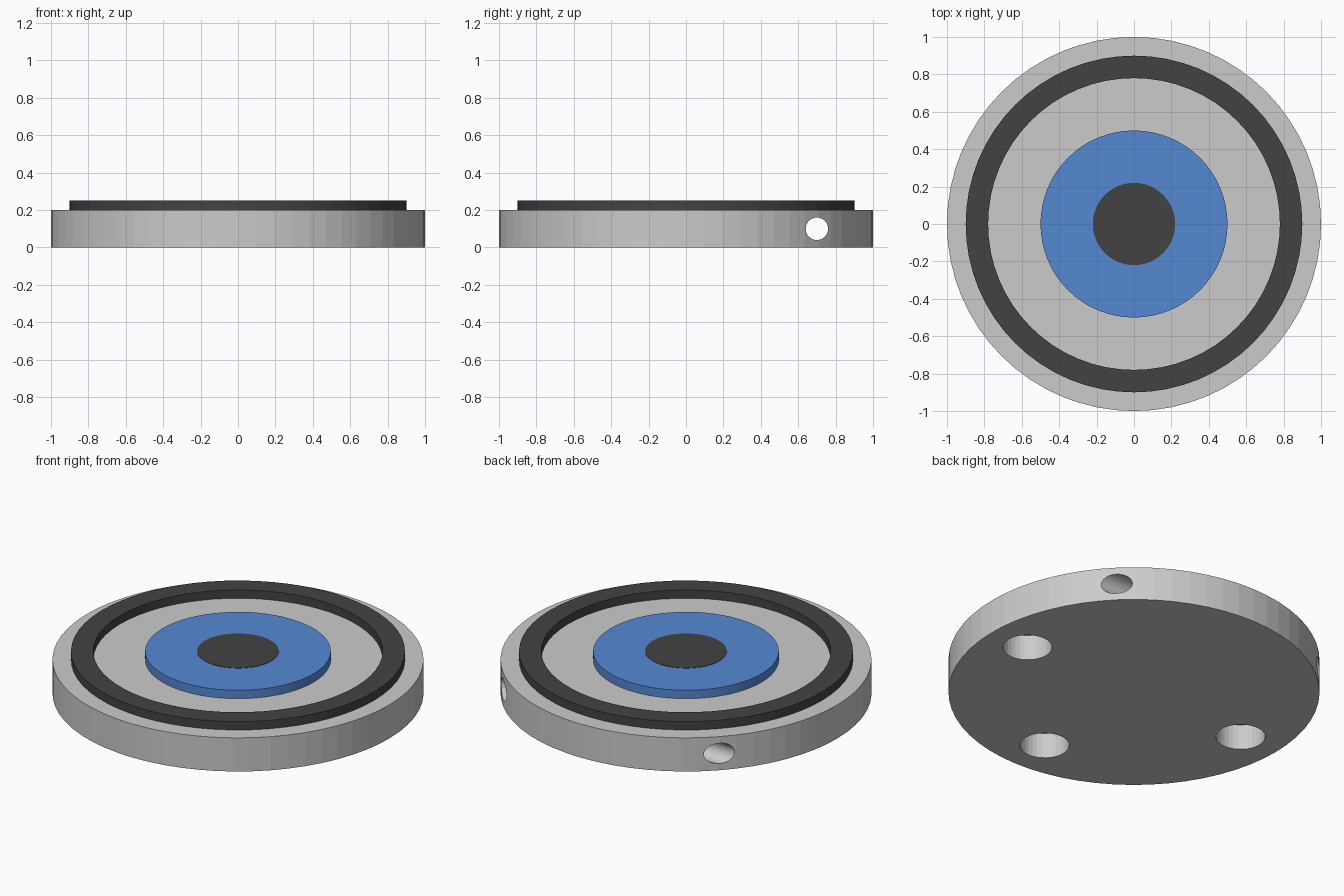
import bpy, bmesh, math
from mathutils import Matrix

if "Cube" in bpy.data.objects:
    bpy.data.objects.remove(bpy.data.objects["Cube"])


def material(name, rgb):
    m = bpy.data.materials.new(name)
    m.diffuse_color = (*rgb, 1)
    m.use_nodes = True
    m.node_tree.nodes["Principled BSDF"].inputs["Base Color"].default_value = m.diffuse_color
    return m


GREY = material("light grey", (0.6, 0.6, 0.6))
DARK = material("charcoal", (0.055, 0.055, 0.055))
BLUE = material("blue", (0.09, 0.25, 0.65))


def finish(name, bm, mat):
    me = bpy.data.meshes.new(name)
    bm.to_mesh(me)
    bm.free()
    me.materials.append(mat)
    ob = bpy.data.objects.new(name, me)
    bpy.context.collection.objects.link(ob)
    return ob


def cylinder(name, r, z0, z1, mat, segs=64, xy=(0, 0), along_x=False):
    bm = bmesh.new()
    m = Matrix.Translation((*xy, (z0 + z1) / 2))
    if along_x:
        m = m @ Matrix.Rotation(math.pi / 2, 4, 'Y')
    bmesh.ops.create_cone(bm, cap_ends=True, segments=segs, radius1=r, radius2=r,
                          depth=2.4 if along_x else z1 - z0, matrix=m)
    return finish(name, bm, mat)


def cut(target, cutter):
    mod = target.modifiers.new("cut", 'BOOLEAN')
    mod.operation, mod.solver, mod.object = 'DIFFERENCE', 'EXACT', cutter
    bpy.context.view_layer.objects.active = target
    bpy.ops.object.modifier_apply(modifier=mod.name)
    bpy.data.objects.remove(cutter)


# round base with a cross hole near the back and three blind holes below
base = cylinder("base", 1.0, 0, 0.2, GREY)
cut(base, cylinder("cross_hole", 0.06, 0.1, 0.1, GREY, 32, (0, 0.7), True))
for x, y in ((0.75, 0), (-0.75, 0), (0, -0.75)):
    cut(base, cylinder("foot_hole", 0.133, -0.1, 0.15, GREY, 32, (x, y)))

# raised outer ring
ring = cylinder("outer_ring", 0.9, 0.2, 0.25, DARK)
cut(ring, cylinder("ring_opening", 0.78, 0.1, 0.35, DARK))

# raised centre pad and its dark dot
cylinder("centre_pad", 0.5, 0.2, 0.25, BLUE)
cylinder("centre_dot", 0.22, 0.249, 0.252, DARK)
